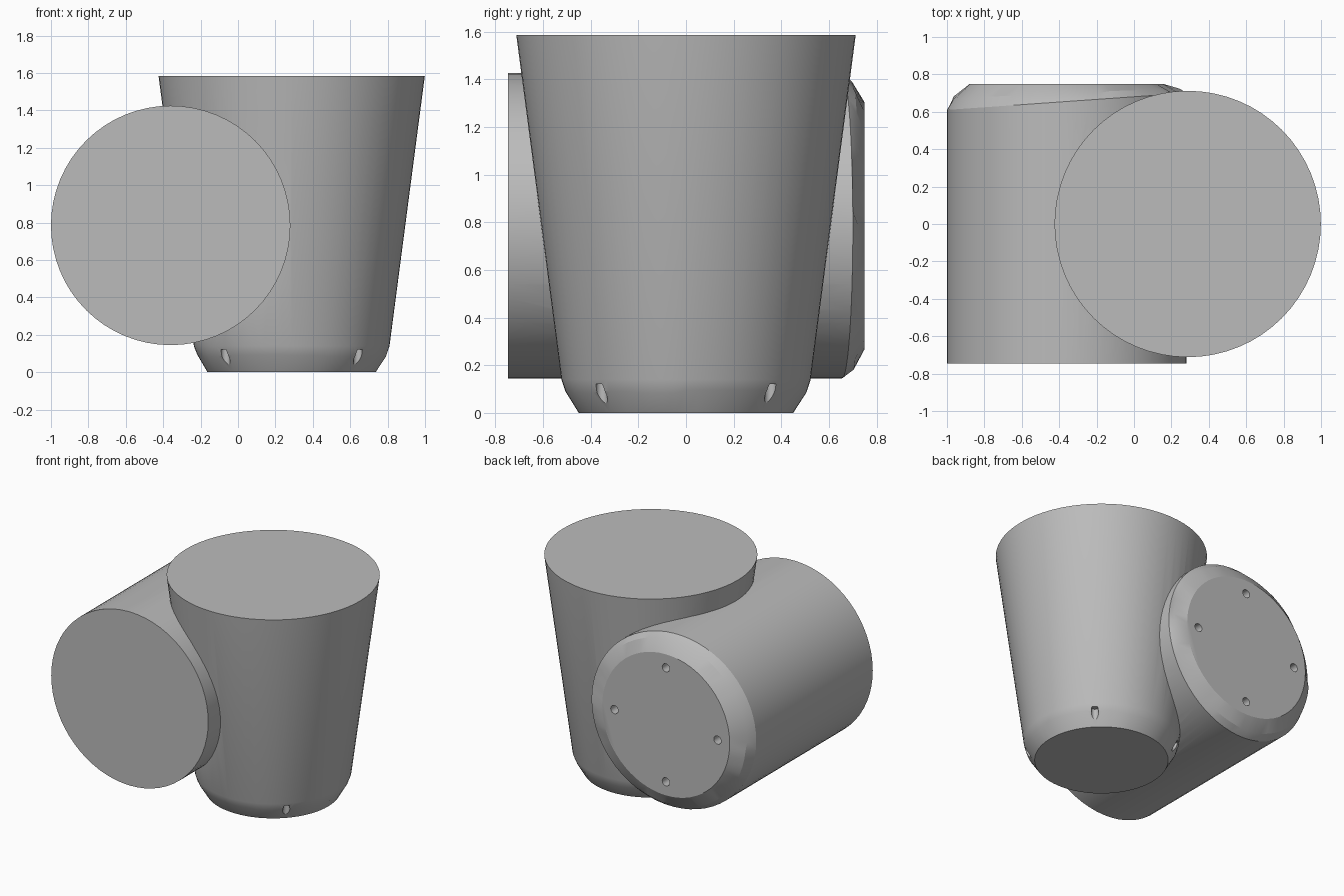
import bpy, bmesh, math, random
from mathutils import Matrix

random.seed(4)
SEGMENTS = 64
if "Cube" in bpy.data.objects:
    bpy.data.objects.remove(bpy.data.objects["Cube"])

grey = bpy.data.materials.new("plain_grey")
grey.use_nodes = True
GREY = (0.5, 0.5, 0.5, 1)
grey.diffuse_color = GREY
grey.node_tree.nodes["Principled BSDF"].inputs["Base Color"].default_value = GREY


def loft(name, rings, matrix):
    """Round solid from rings of (radius, height, tilt toward +x, wobble)."""
    bm = bmesh.new()
    loops = []
    for radius, height, tilt, wobble in rings:
        loop, bump = [], 0
        for i in range(SEGMENTS):
            a = math.tau * i / SEGMENTS
            if i % 4 == 0:
                bump = random.uniform(-wobble, wobble)
            loop.append(bm.verts.new((radius * math.cos(a), radius * math.sin(a),
                                      height + tilt * math.cos(a) + bump)))
        loops.append(loop)
    for low, high in zip(loops, loops[1:]):
        for i in range(SEGMENTS):
            j = (i + 1) % SEGMENTS
            bm.faces.new((low[i], low[j], high[j], high[i]))
    bm.faces.new(loops[0])
    bm.faces.new(loops[-1])
    bm.transform(matrix)
    bmesh.ops.recalc_face_normals(bm, faces=bm.faces)
    mesh = bpy.data.meshes.new(name)
    bm.to_mesh(mesh)
    bm.free()
    mesh.materials.append(grey)
    obj = bpy.data.objects.new(name, mesh)
    bpy.context.collection.objects.link(obj)
    return obj


def combine(target, other, operation):
    """Apply a boolean and discard the second solid."""
    bpy.context.view_layer.objects.active = target
    mod = target.modifiers.new("combine", "BOOLEAN")
    mod.operation, mod.object, mod.solver = operation, other, "EXACT"
    bpy.ops.object.modifier_apply(modifier=mod.name)
    bpy.data.objects.remove(other)


def drill(target, matrix, distance, radius, start, end, turn):
    """Four small round holes spaced around the axis."""
    for k in range(4):
        a = turn + k * math.pi / 2
        place = matrix @ Matrix.Translation((distance * math.cos(a), distance * math.sin(a), 0))
        hole = loft("hole_cutter", [(radius, start, 0, 0), (radius, end, 0, 0)], place)
        hole.hide_render = True
        combine(target, hole, "DIFFERENCE")


# Upright tapered cup with a chamfered foot
upright = Matrix.Translation((0.287, 0, 0))
cups = loft("joined_cups", [(0.45, 0, 0, 0), (0.506, 0.09, 0, 0.008),
                            (0.523, 0.14, 0, 0), (0.712, 1.585, 0, 0)], upright)
drill(cups, upright, 0.5, 0.024, -0.05, 0.122, math.pi / 4)

# Lying straight cup, chamfered at the back
lying = Matrix.Translation((-0.36, 0, 0.785)) @ Matrix.Rotation(-math.pi / 2, 4, "X")
side_cup = loft("lying_cup", [(0.64, -0.747, 0, 0), (0.64, 0.655, 0.045, 0),
                              (0.606, 0.695, 0.02, 0.01), (0.52, 0.748, 0, 0)], lying)
drill(side_cup, lying, 0.42, 0.03, 0.65, 0.8, 0)
combine(cups, side_cup, "UNION")

# Smooth walls with crisp rims
bpy.ops.object.select_all(action="DESELECT")
cups.select_set(True)
bpy.context.view_layer.objects.active = cups
bpy.ops.object.shade_smooth_by_angle(angle=math.radians(20))
